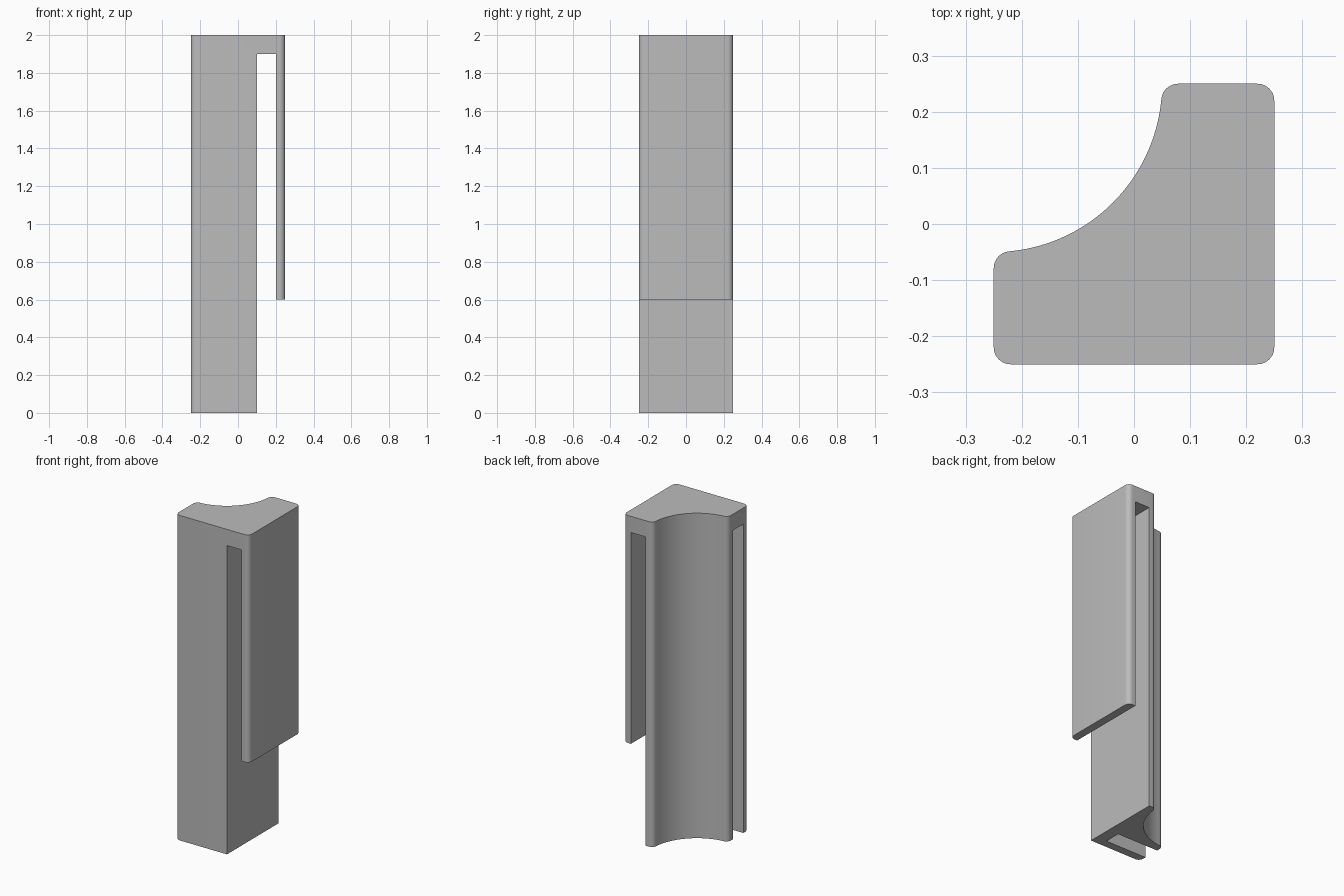
import bpy
import bmesh
from math import atan2, cos, sin, sqrt, pi, radians
from mathutils import Vector

default = bpy.data.objects.get("Cube")
if default:
    bpy.data.objects.remove(default, do_unlink=True)

HALF, HEIGHT, FILLET, COVE = 0.25, 2.0, 0.03, 0.30

grey = bpy.data.materials.new("light grey")
grey.use_nodes = True
grey.diffuse_color = (0.5, 0.5, 0.5, 1)
grey.node_tree.nodes["Principled BSDF"].inputs["Base Color"].default_value = (0.5, 0.5, 0.5, 1)


def arc(cx, cy, r, start, end, steps):
    """Points along a circular arc, both ends included."""
    angles = [start + (end - start) * i / steps for i in range(steps + 1)]
    return [(cx + r * cos(a), cy + r * sin(a)) for a in angles]


def make_object(name, bm):
    bmesh.ops.recalc_face_normals(bm, faces=bm.faces)
    mesh = bpy.data.meshes.new(name)
    bm.to_mesh(mesh)
    bm.free()
    obj = bpy.data.objects.new(name, mesh)
    bpy.context.collection.objects.link(obj)
    return obj


def make_box(name, low, high):
    low, high = Vector(low), Vector(high)
    bm = bmesh.new()
    bmesh.ops.create_cube(bm, size=1)
    bmesh.ops.scale(bm, vec=high - low, verts=bm.verts)
    bmesh.ops.translate(bm, vec=(low + high) / 2, verts=bm.verts)
    obj = make_object(name, bm)
    obj.hide_render = True
    return obj


# Outline: rounded square with a quarter-round cove in the back corner
inner = HALF - FILLET
reach = sqrt((COVE + FILLET) ** 2 - FILLET ** 2)
tilt = atan2(FILLET, reach)
lip = reach - HALF
outline = (
    arc(-inner, -inner, FILLET, pi, 1.5 * pi, 8)
    + arc(inner, -inner, FILLET, 1.5 * pi, 2 * pi, 8)
    + arc(inner, inner, FILLET, 0, pi / 2, 8)
    + arc(lip, inner, FILLET, pi / 2, pi - tilt, 8)
    + arc(-HALF, HALF, COVE, -tilt, tilt - pi / 2, 40)[1:-1]
    + arc(-inner, -lip, FILLET, pi / 2 + tilt, pi, 8)
)

bm = bmesh.new()
base = bm.faces.new([bm.verts.new((x, y, 0)) for x, y in outline])
top = bmesh.ops.extrude_face_region(bm, geom=[base])["geom"]
bmesh.ops.translate(bm, vec=(0, 0, HEIGHT),
                    verts=[v for v in top if isinstance(v, bmesh.types.BMVert)])
body = make_object("clip_body", bm)
body.data.materials.append(grey)

# Slots behind the side flap and the front plate, and the shortened flap end
cutters = [
    make_box("side_slot_cutter", (0.10, -0.5, -0.1), (0.20, 0.5, 1.90)),
    make_box("flap_end_cutter", (0.10, -0.5, -0.2), (0.50, 0.5, 0.60)),
    make_box("front_slot_cutter", (-0.5, -0.20, -0.1), (0.03, -0.10, 1.90)),
]
bpy.ops.object.select_all(action="DESELECT")
bpy.context.view_layer.objects.active = body
body.select_set(True)
for cutter in cutters:
    cut = body.modifiers.new(cutter.name, "BOOLEAN")
    cut.operation = "DIFFERENCE"
    cut.solver = "EXACT"
    cut.object = cutter
    bpy.ops.object.modifier_apply(modifier=cut.name)
    bpy.data.objects.remove(cutter, do_unlink=True)

bpy.ops.object.shade_smooth_by_angle(angle=radians(30))
